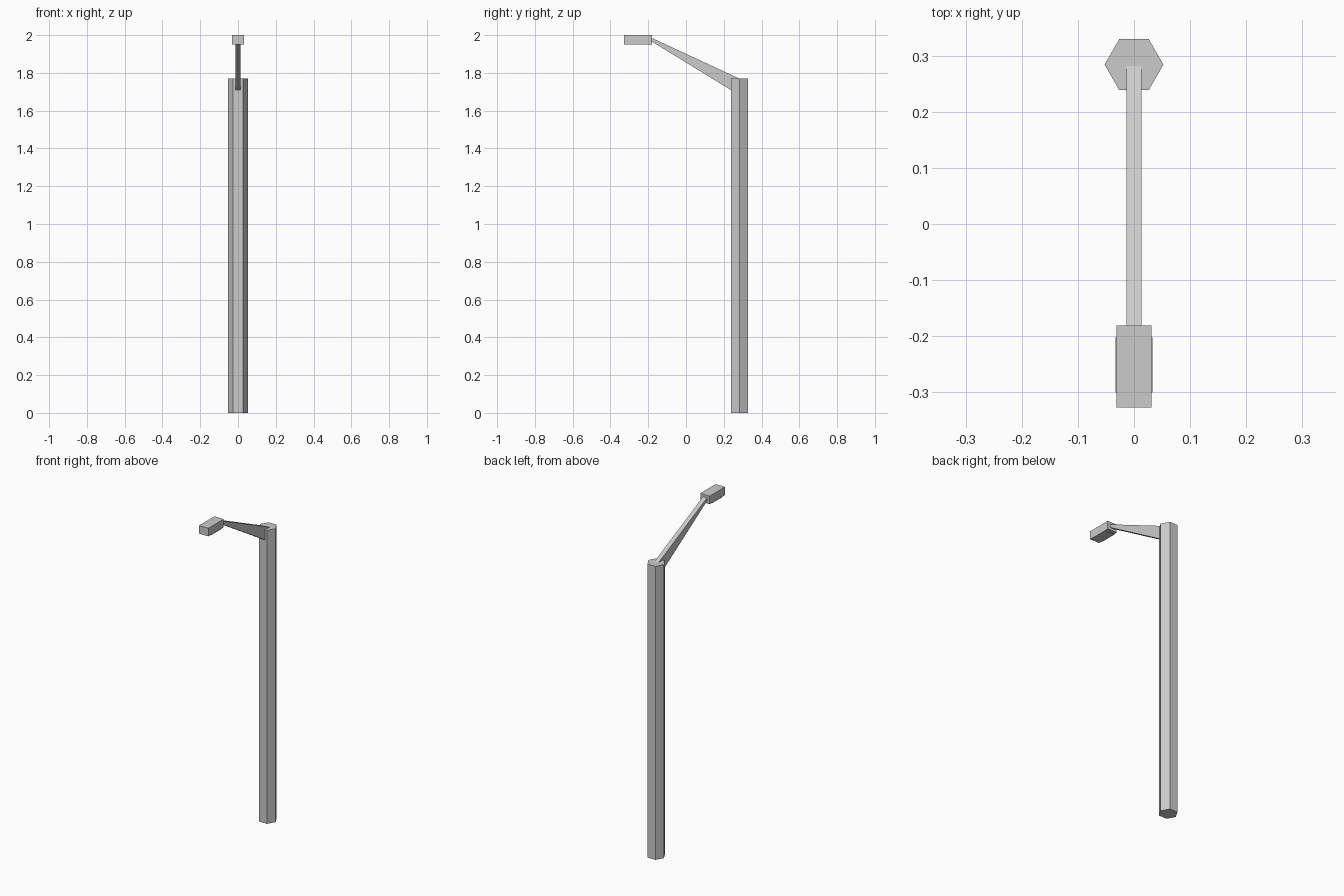
import bpy, bmesh
from math import cos, sin, pi

if "Cube" in bpy.data.objects:
    bpy.data.objects.remove(bpy.data.objects["Cube"])


def extrude(name, points, offset):
    """Make a flat-shaded prism from a planar outline and an extrusion vector."""
    bm = bmesh.new()
    face = bm.faces.new([bm.verts.new(p) for p in points])
    new = bmesh.ops.extrude_face_region(bm, geom=[face])["geom"]
    verts = [g for g in new if isinstance(g, bmesh.types.BMVert)]
    bmesh.ops.translate(bm, verts=verts, vec=offset)
    bmesh.ops.recalc_face_normals(bm, faces=bm.faces)
    mesh = bpy.data.meshes.new(name)
    bm.to_mesh(mesh)
    bm.free()
    obj = bpy.data.objects.new(name, mesh)
    bpy.context.collection.objects.link(obj)
    return obj


def box(name, x, y0, y1, z0, z1):
    return extrude(name, [(-x, y0, z0), (x, y0, z0), (x, y1, z0), (-x, y1, z0)],
                   (0, 0, z1 - z0))


# Hexagonal pole
POLE_Y, POLE_R, POLE_TOP = 0.284, 0.0525, 1.77
extrude("pole", [(POLE_R * cos(i * pi / 3), POLE_Y + POLE_R * sin(i * pi / 3), 0)
                 for i in range(6)], (0, 0, POLE_TOP))

# Tapered arm rising from the pole to the lamp head
ARM_X = 0.0135
arm_profile = [(POLE_Y, 1.769), (-0.183, 1.986), (-0.183, 1.967), (POLE_Y, 1.681)]
extrude("arm", [(-ARM_X, y, z) for y, z in arm_profile], (2 * ARM_X, 0, 0))

# Lamp head and the thin lens under it
box("lamp_head", 0.0315, -0.327, -0.181, 1.951, 2.0)
box("lamp_lens", 0.0328, -0.30, -0.202, 1.949, 1.953)
